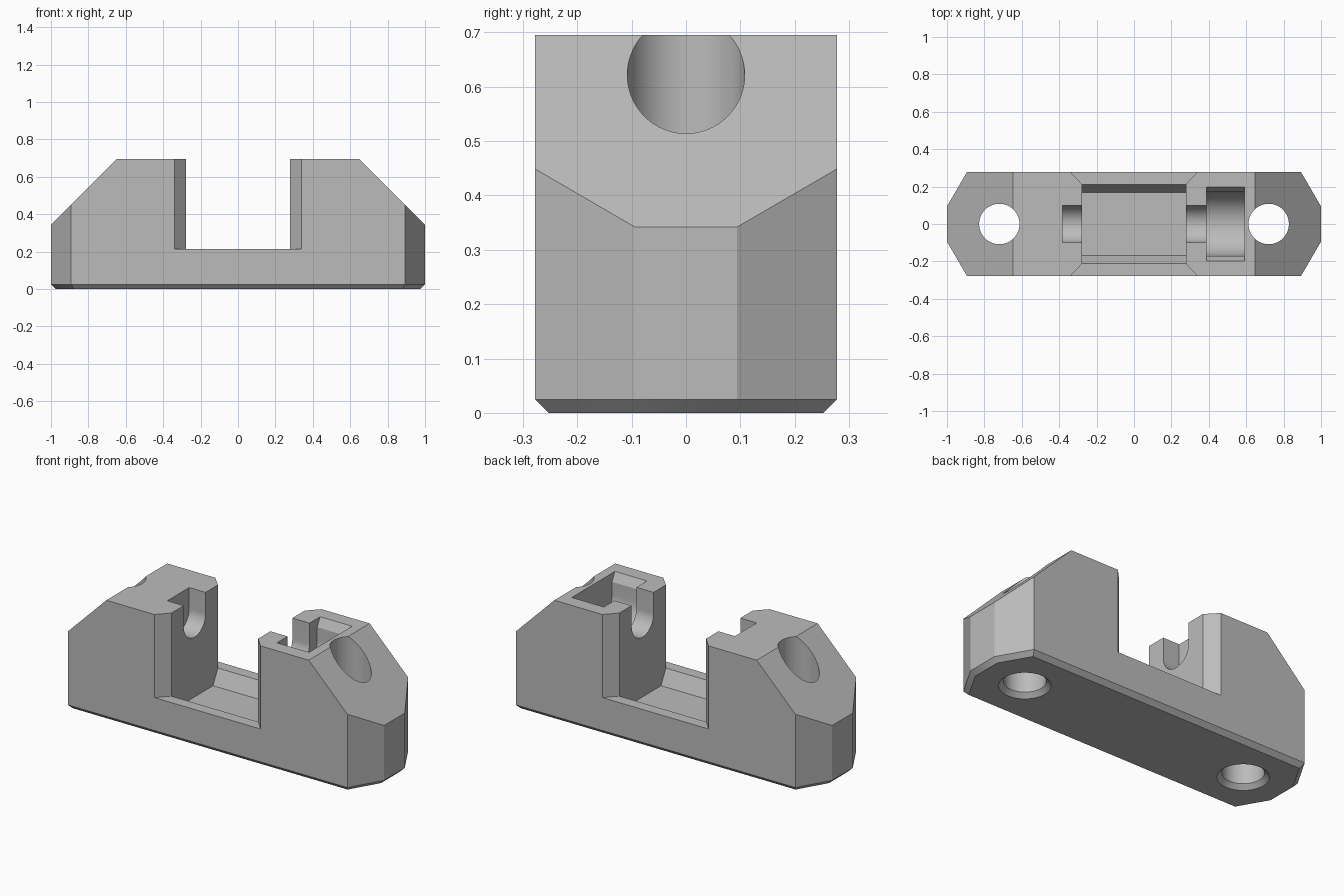
import bpy, bmesh, math
from mathutils import Vector

cube = bpy.data.objects.get("Cube")
if cube:
    bpy.data.objects.remove(cube, do_unlink=True)

TOP, LIP, FLOOR, CHAMFER = 0.695, 0.215, 0.13, 0.025
CHANNEL = 0.277      # half length of the central channel
AXLE_Z = 0.575       # height of the slot centre line

grey = bpy.data.materials.new("plain grey")
grey.use_nodes = True
COLOUR = (0.5, 0.5, 0.5, 1)
grey.diffuse_color = COLOUR
grey.node_tree.nodes["Principled BSDF"].inputs["Base Color"].default_value = COLOUR


def loft(name, rings):
    """Solid made by joining equal-sized rings of points."""
    bm = bmesh.new()
    loops = [[bm.verts.new(p) for p in ring] for ring in rings]
    n = len(loops[0])
    for a, b in zip(loops, loops[1:]):
        for i in range(n):
            j = (i + 1) % n
            bm.faces.new((a[i], a[j], b[j], b[i]))
    bm.faces.new(loops[0][::-1])
    bm.faces.new(loops[-1])
    bmesh.ops.recalc_face_normals(bm, faces=bm.faces)
    mesh = bpy.data.meshes.new(name)
    bm.to_mesh(mesh)
    bm.free()
    mesh.materials.append(grey)
    obj = bpy.data.objects.new(name, mesh)
    bpy.context.collection.objects.link(obj)
    return obj


def along_x(name, profile, x0, x1):
    return loft(name, [[(x, y, z) for y, z in profile] for x in (x0, x1)])


def along_z(name, outline, z0, z1):
    return loft(name, [[(x, y, z) for x, y in outline] for z in (z0, z1)])


def circle(x, r, z, n=64):
    return [(x + r * math.cos(2 * math.pi * i / n),
             r * math.sin(2 * math.pi * i / n), z) for i in range(n)]


def u_profile(r, n=32):
    """Half circle opening upward, from +y round to -y."""
    return [(r * math.cos(math.pi * i / n), AXLE_Z - r * math.sin(math.pi * i / n))
            for i in range(n + 1)]


# Body: eight-sided block with a chamfered foot
def plan(inset, z):
    x, y = 1 - inset, 0.278 - inset
    cx, cy = 0.893 - inset * 0.58, 0.094 - inset * 0.27
    return [(x, -cy, z), (x, cy, z), (cx, y, z), (-cx, y, z),
            (-x, cy, z), (-x, -cy, z), (-cx, -y, z), (cx, -y, z)]


body = loft("clamp_body", [plan(CHAMFER, 0), plan(0, CHAMFER), plan(0, TOP)])

# Sloping shoulders at both ends
bm = bmesh.new()
bm.from_mesh(body.data)
for side in (1, -1):
    cut = bmesh.ops.bisect_plane(
        bm, geom=bm.verts[:] + bm.edges[:] + bm.faces[:], dist=1e-5,
        plane_co=Vector((side, 0, 0.342)), plane_no=Vector((side, 0, 1)),
        clear_outer=True)
    edges = [e for e in cut["geom_cut"] if isinstance(e, bmesh.types.BMEdge)]
    bmesh.ops.contextual_create(bm, geom=edges)
bmesh.ops.recalc_face_normals(bm, faces=bm.faces)
bm.to_mesh(body.data)
bm.free()

cutters = []

# Central channel with flared mouths, and its sunken floor
flare, mouth = 0.34 + 0.02, 0.278 + 0.022
half = [(CHANNEL, -0.212), (CHANNEL, 0.212), (flare, mouth)]
outline = half + [(-x, y) for x, y in half[::-1]]
outline += [(-flare, -mouth), (flare, -mouth)]
cutters.append(along_z("channel_cutter", outline, LIP, 1))
cutters.append(along_x("floor_cutter", [
    (-0.168, FLOOR), (0.168, FLOOR), (0.212, LIP), (0.212, 0.4),
    (-0.212, 0.4), (-0.212, LIP)], -CHANNEL, CHANNEL))

# Round-bottomed slots in the channel walls
slot = [(0.1, 1)] + u_profile(0.1) + [(-0.1, 1)]
cutters.append(along_x("right_slot_cutter", slot, -0.382, -0.2))
cutters.append(along_x("left_slot_cutter", slot, 0.2, 0.45))

# Wider round-bottomed pocket with a bevelled rim
rim = [(0.197, 1), (0.197, TOP), (0.17, TOP - 0.05)]
pocket = rim + u_profile(0.17) + [(-y, z) for y, z in rim[::-1]]
cutters.append(along_x("pocket_cutter", pocket, 0.387, 0.592))

# Vertical screw holes, widened at the underside
R = 0.108
for side, label in ((1, "left"), (-1, "right")):
    x = side * 0.72
    cutters.append(loft(label + "_hole_cutter", [
        circle(x, R + 2 * CHAMFER, -CHAMFER), circle(x, R, CHAMFER), circle(x, R, 1)]))

for cutter in cutters:
    mod = body.modifiers.new(cutter.name, 'BOOLEAN')
    mod.operation = 'DIFFERENCE'
    mod.solver = 'EXACT'
    mod.object = cutter

# Bake the cuts and drop the helpers
bpy.context.view_layer.update()
graph = bpy.context.evaluated_depsgraph_get()
result = bpy.data.meshes.new_from_object(body.evaluated_get(graph))
body.modifiers.clear()
body.data = result
for cutter in cutters:
    bpy.data.objects.remove(cutter, do_unlink=True)

# Smooth the round cuts, keep the edges sharp
bpy.ops.object.select_all(action='DESELECT')
bpy.context.view_layer.objects.active = body
body.select_set(True)
bpy.ops.object.shade_smooth_by_angle(angle=math.radians(25))
